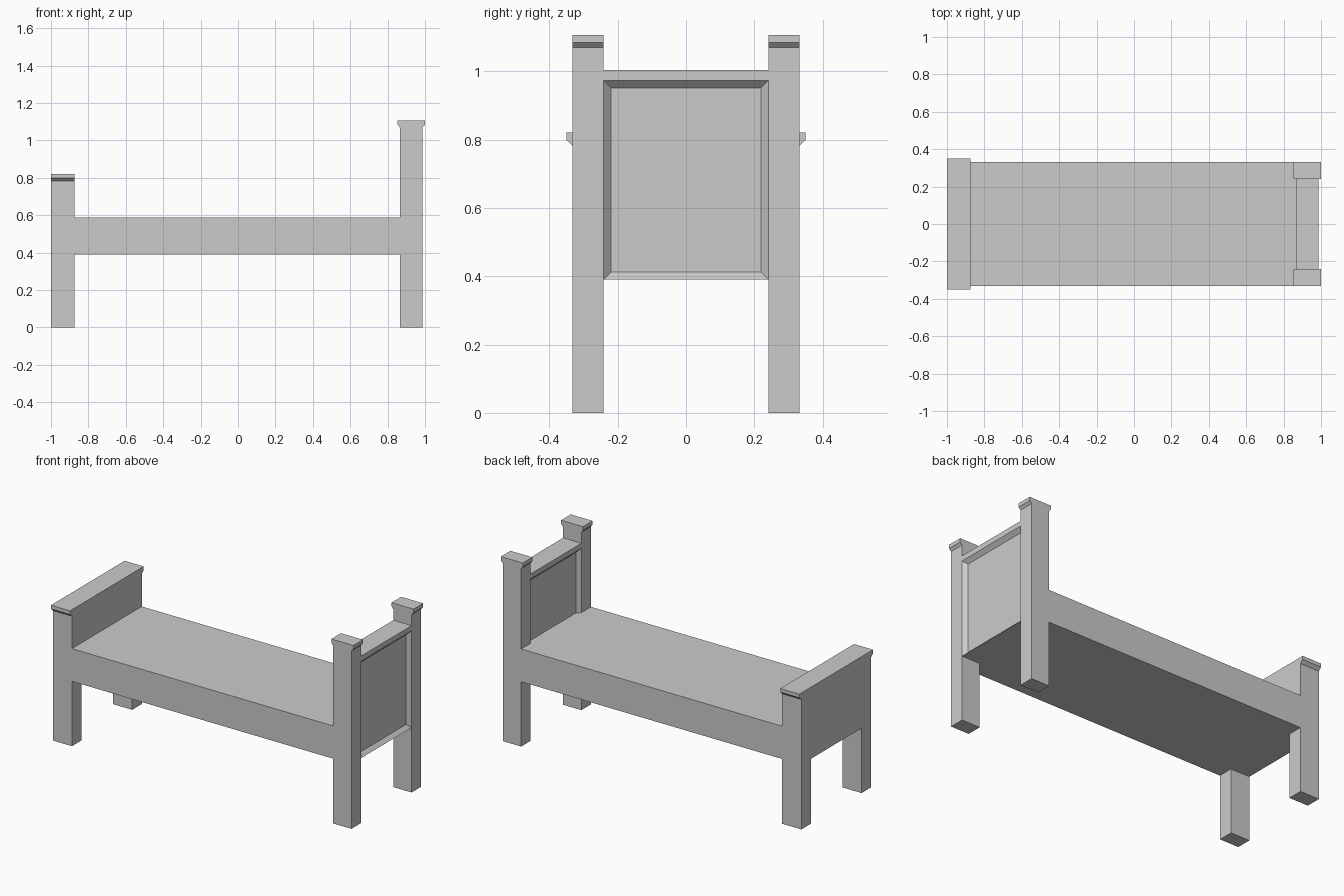
import bpy
import bmesh

old = bpy.data.objects.get("Cube")
if old:
    bpy.data.objects.remove(old, do_unlink=True)

grey = bpy.data.materials.new("plain_grey")
grey.use_nodes = True
colour = (0.6, 0.6, 0.6, 1)
grey.diffuse_color = colour
grey.node_tree.nodes["Principled BSDF"].inputs["Base Color"].default_value = colour


def loft(name, loops):
    """Bridge matching point loops and cap both ends."""
    bm = bmesh.new()
    rings = [[bm.verts.new(p) for p in loop] for loop in loops]
    for a, b in zip(rings, rings[1:]):
        for i in range(len(a)):
            j = (i + 1) % len(a)
            bm.faces.new((a[i], a[j], b[j], b[i]))
    bm.faces.new(rings[0])
    bm.faces.new(rings[-1])
    bmesh.ops.recalc_face_normals(bm, faces=bm.faces)
    mesh = bpy.data.meshes.new(name)
    bm.to_mesh(mesh)
    bm.free()
    mesh.materials.append(grey)
    obj = bpy.data.objects.new(name, mesh)
    bpy.context.collection.objects.link(obj)
    return obj


def rect(x, half, low, high):
    """Upright rectangle at a given x."""
    return [(x, -half, low), (x, half, low), (x, half, high), (x, -half, high)]


def box(name, x0, x1, half, low, high):
    return loft(name, [rect(x0, half, low, high), rect(x1, half, low, high)])


WIDTH, GAP = 0.332, 0.241        # half width of the bed, half gap between legs
UNDER, TOP = 0.39, 0.587         # underside and top of the base
FOOT, HEAD, END = -0.873, 0.865, 0.987

# Bed base, with a tongue that fills the recess behind it
box("bed_base", FOOT, HEAD, WIDTH, UNDER, TOP)
box("base_tongue", HEAD, HEAD + 0.022, GAP, UNDER + 0.01, TOP)

# Footboard: legs, panel and overhanging cap in one mirrored outline
half = [(GAP, UNDER), (GAP, 0), (WIDTH, 0), (WIDTH, 0.782),
        (0.35, 0.799), (0.35, 0.821)]
outline = half + [(-y, z) for y, z in reversed(half)]
loft("footboard", [[(x, y, z) for y, z in outline] for x in (-1, FOOT)])

# Headboard: panel recessed on both sides under a top rail
IN = 0.022
inner = (GAP - IN, UNDER + IN, 0.973 - IN)
outer = (GAP, UNDER, 0.973)
loft("headboard_panel", [rect(HEAD + IN, *inner), rect(HEAD, *outer),
                         rect(END, *outer), rect(END - IN, *inner)])
box("headboard_rail", HEAD, END, GAP, 0.973, 1.004)

# Head posts with caps that overhang along the bed
post = [(HEAD, 0), (END, 0), (END, 1.07), (1, 1.084), (1, 1.107),
        (0.854, 1.107), (0.854, 1.084), (HEAD, 1.07)]
for side, s in (("left", 1), ("right", -1)):
    loft("head_post_" + ("back" if s > 0 else "front"),
         [[(x, s * y, z) for x, z in post] for y in (GAP, WIDTH)])
